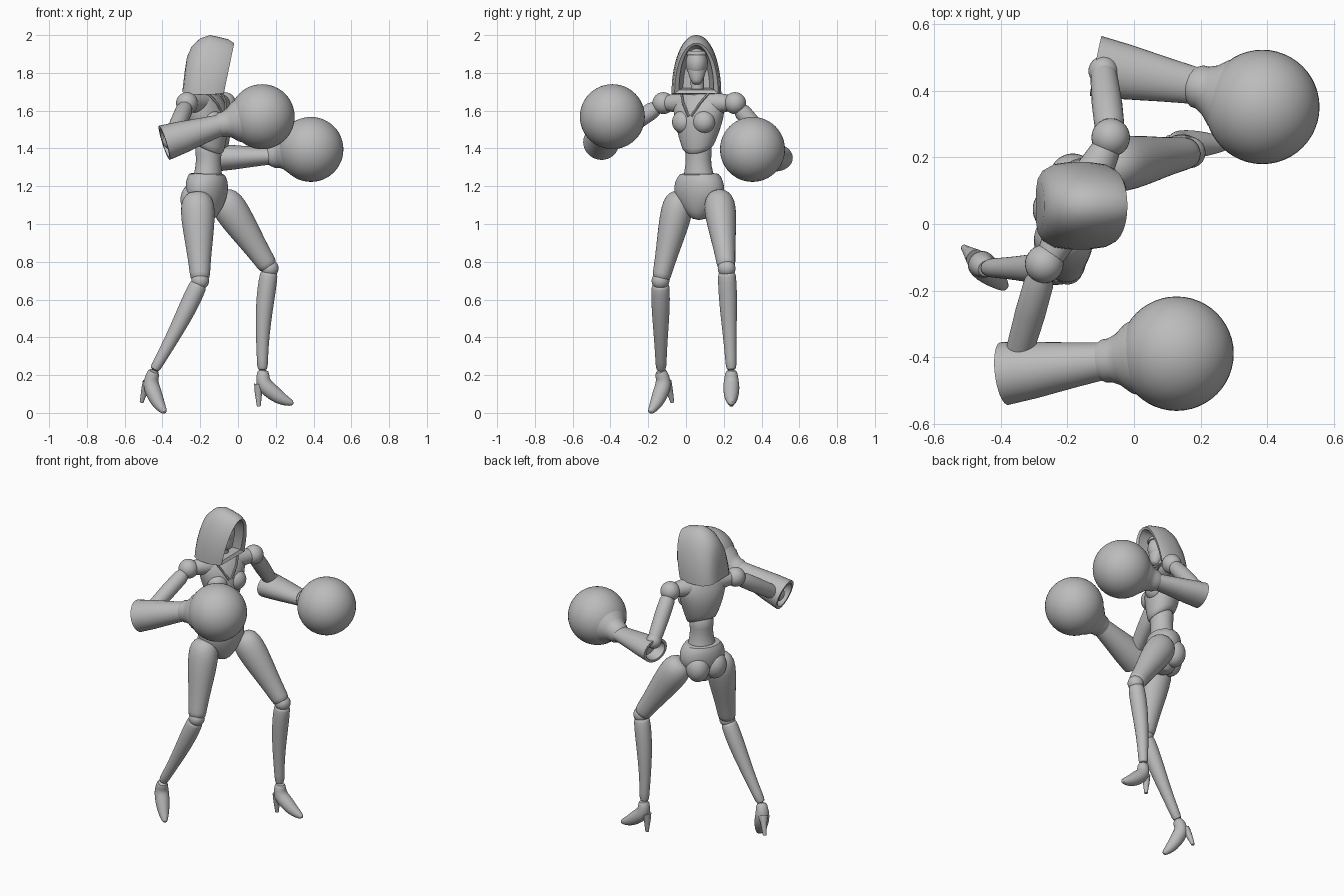
import bpy, bmesh, math
from mathutils import Vector, Matrix

cube = bpy.data.objects.get("Cube")
if cube:
    bpy.data.objects.remove(cube, do_unlink=True)

grey = bpy.data.materials.new("plain grey")
grey.use_nodes = True
grey.diffuse_color = (0.5, 0.5, 0.5, 1)
grey.node_tree.nodes["Principled BSDF"].inputs["Base Color"].default_value = (0.5, 0.5, 0.5, 1)


def finish(name, bm, angle=40, smooth=0):
    bmesh.ops.recalc_face_normals(bm, faces=bm.faces)
    mesh = bpy.data.meshes.new(name)
    bm.to_mesh(mesh)
    bm.free()
    mesh.materials.append(grey)
    ob = bpy.data.objects.new(name, mesh)
    bpy.context.collection.objects.link(ob)
    bpy.ops.object.select_all(action='DESELECT')
    ob.select_set(True)
    bpy.context.view_layer.objects.active = ob
    bpy.ops.object.shade_smooth_by_angle(angle=math.radians(angle))
    if smooth:
        ob.modifiers.new("Soften", 'SUBSURF').levels = smooth
        ob.modifiers["Soften"].render_levels = smooth
    return ob


def loft(name, rings, angle=40, smooth=0):
    """Skin closed rings of points and cap both ends."""
    bm = bmesh.new()
    loops = [[bm.verts.new(p) for p in ring] for ring in rings]
    n = len(loops[0])
    for a, b in zip(loops, loops[1:]):
        for i in range(n):
            bm.faces.new((a[i], a[(i + 1) % n], b[(i + 1) % n], b[i]))
    bm.faces.new(loops[0])
    bm.faces.new(loops[-1])
    return finish(name, bm, angle, smooth)


def limb(name, path, axis=None, flat=1.0, ref=(0, 1, 0), smooth=0, n=24):
    """Round sections along a path of (point, radius)."""
    pts = [Vector(p) for p, r in path]
    rings = []
    for i, (p, r) in enumerate(path):
        t = axis or pts[min(i + 1, len(pts) - 1)] - pts[max(i - 1, 0)]
        side = Vector(ref).cross(t).normalized()
        up = t.cross(side).normalized()
        rings.append([pts[i] + r * (math.cos(a) * side * flat + math.sin(a) * up)
                      for a in (2 * math.pi * k / n for k in range(n))])
    return loft(name, rings, 40, smooth)


def ball(name, centre, size, yaw=0.0, n=32):
    bm = bmesh.new()
    bmesh.ops.create_uvsphere(bm, u_segments=n, v_segments=n // 2, radius=1)
    size = Vector(size if isinstance(size, tuple) else (size,) * 3)
    bm.transform(Matrix.Translation(centre) @ Matrix.Rotation(yaw, 4, 'Z') @ Matrix.Diagonal(size.to_4d()))
    return finish(name, bm)


# Body frame: u forward, v to the left, turned away from +x
YAW = -0.48
CENTRE = Vector((-0.165, 0.07, 0))


def body(u, v, z):
    return CENTRE + Matrix.Rotation(YAW, 3, 'Z') @ Vector((u, v, z))


def trunk(name, sections, n=32):
    """Oval sections (z, forward offset, depth, width, forward dip)."""
    rings = []
    for z, off, du, dv, dip in sections:
        ring = []
        for k in range(n):
            a = 2 * math.pi * k / n
            ring.append(body(off + du * math.cos(a), dv * math.sin(a), z - dip * math.cos(a)))
        rings.append(ring)
    return loft(name, rings, 40, 1)


# Torso
trunk("chest", [(1.40, .01, .03, .03, .02), (1.40, .01, .075, .08, .035), (1.42, .01, .085, .09, .03),
                (1.50, .01, .10, .12, 0), (1.57, .005, .105, .14, 0), (1.63, 0, .09, .15, 0),
                (1.68, 0, .065, .12, .01), (1.71, 0, .045, .06, .01)])
trunk("waist", [(1.18, 0, .09, .10, 0), (1.25, .005, .075, .085, 0), (1.31, .01, .066, .068, 0),
                (1.37, .01, .066, .068, 0), (1.45, .01, .08, .08, 0)])
trunk("pelvis", [(1.265, 0, .075, .09, 0), (1.27, 0, .09, .105, .005), (1.23, 0, .105, .135, 0),
                 (1.17, 0, .105, .145, 0), (1.11, 0, .09, .115, 0), (1.06, 0, .07, .07, 0),
                 (1.02, 0, .04, .035, 0)])
for label, s in (("left", 1), ("right", -1)):
    ball(label + "_breast_plate", body(.065, s * .06, 1.54), (.055, .062, .062), YAW)
    ball(label + "_buttock", body(-.05, s * .055, 1.13), (.07, .07, .085), YAW)
    limb(label + "_collar_bone", [(body(0, s * .08, 1.64), .06), (body(0, s * .2, 1.64), .04)], ref=(0, 0, 1))
    # Raised lapel edge running from the breastbone to the collar
    limb(label + "_lapel", [(body(.106, s * .008, 1.57), .007), (body(.088, s * .05, 1.64), .007),
                            (body(.05, s * .08, 1.69), .007)], ref=(0, 0, 1), n=8)

# Head, neck and hood
limb("neck", [((-.155, .062, 1.66), .045), ((-.15, .06, 1.72), .034), ((-.145, .058, 1.80), .036)])
ball("head", (-.145, .057, 1.85), (.075, .058, .08))
limb("jaw", [((-.135, .057, 1.86), .056), ((-.125, .057, 1.80), .05), ((-.11, .057, 1.75), .028),
             ((-.105, .057, 1.74), .015)], flat=.95, smooth=1)
limb("brow_band", [((-.135, .057, 1.895), .060), ((-.135, .057, 1.905), .061), ((-.135, .057, 1.915), .056)])


def arch(bottom_x, top_x, base, height, width, n=28):
    ring = []
    for k in range(n + 1):
        a = math.pi * k / n
        rise = math.sin(a)
        ring.append(Vector((bottom_x + (top_x - bottom_x) * rise,
                            .055 + width * math.copysign(abs(math.cos(a)) ** .95, math.cos(a)),
                            base + height * rise)))
    return ring


loft("hood", [arch(-.20, -.20, 1.72, .18, .07), arch(-.13, -.11, 1.715, .225, .085),
              arch(-.085, -.028, 1.71, .235, .092), arch(-.075, -.02, 1.692, .265, .115),
              arch(-.09, -.05, 1.69, .287, .125), arch(-.14, -.10, 1.685, .305, .132),
              arch(-.19, -.15, 1.685, .315, .132), arch(-.24, -.20, 1.685, .298, .125),
              arch(-.275, -.245, 1.69, .25, .105), arch(-.29, -.27, 1.695, .19, .08),
              arch(-.295, -.282, 1.70, .11, .045)], angle=45)


# Arms: ball shoulder, upper arm, flared cuff and round glove
def arm(label, shoulder, elbow, cuff, wrist, glove, cuff_r, wrist_r, flat):
    shoulder, elbow, cuff, wrist, glove = map(Vector, (shoulder, elbow, cuff, wrist, glove))
    ball(label + "_shoulder", shoulder, .058)
    limb(label + "_upper_arm", [(shoulder.lerp(elbow, t), r) for t, r in
                                ((.1, .035), (.2, .045), (.5, .046), (.85, .042), (1, .038))], ref=(1, 0, 0))
    ball(label + "_elbow", elbow, .045)
    run = wrist - cuff
    limb(label + "_forearm", [(cuff + run * t, cuff_r + (wrist_r - cuff_r) * max(t, 0) - wall)
                              for t, wall in ((.2, .025), (0, .018), (0, 0), (.3, -.002), (.7, 0), (1, 0))],
         axis=run, flat=flat, n=32)
    reach = glove - wrist
    limb(label + "_glove_neck", [(wrist + reach * t, r) for t, r in
                                 ((-.12, .05), (0, .065), (.08, .066), (.2, .078), (.34, .105), (.5, .12))], n=32)
    ball(label + "_glove", glove, .172, n=48)


arm("right", (-.27, -.12, 1.64), (-.355, -.42, 1.44), (-.39, -.45, 1.43), (-.09, -.412, 1.525),
    (.128, -.39, 1.568), .095, .056, 1)
arm("left", (-.07, .26, 1.64), (-.092, .46, 1.40), (-.115, .475, 1.35), (.19, .415, 1.36),
    (.386, .352, 1.395), .092, .055, .78)


# Legs: thigh, knee joint, shin and high-heeled shoe
def leg(label, hip, knee, ankle, calf_bow, heading, pitch):
    hip, knee, ankle = Vector(hip), Vector(knee), Vector(ankle)
    bow = Vector(calf_bow)
    limb(label + "_thigh", [(hip.lerp(knee, t), r) for t, r in
                            ((-.09, .03), (-.06, .06), (.05, .085), (.25, .083), (.5, .07), (.75, .056),
                             (.93, .05), (1, .045))], flat=1.08, smooth=1)
    ball(label + "_knee", knee, .047)
    limb(label + "_shin", [(knee.lerp(ankle, t) + bow * math.sin(math.pi * t), r) for t, r in
                           ((.03, .04), (.05, .048), (.2, .05), (.4, .046), (.65, .036), (.9, .029),
                            (1, .028))], smooth=1)
    turn = Matrix.Rotation(math.atan2(heading[1], heading[0]), 3, 'Z') @ Matrix.Rotation(pitch, 3, 'Y')

    def at(x, z):
        return ankle + turn @ Vector((x, 0, z))
    across = turn @ Vector((0, 1, 0))
    limb(label + "_shoe", [(at(x, z), r) for x, z, r in
                           ((.005, .012, .03), (0, -.03, .036), (.005, -.07, .043), (.045, -.105, .043),
                            (.09, -.14, .036), (.13, -.16, .025), (.165, -.172, .012))],
         ref=across, smooth=1)
    limb(label + "_heel", [(at(-.015, -.07), .03), (at(-.022, -.11), .02), (at(-.02, -.185), .01)],
         ref=across, n=12)


leg("left", (-.075, .175, 1.13), (.168, .215, .765), (.13, .24, .22), (-.015, 0, 0), (1, 0), 0)
leg("right", (-.215, -.035, 1.13), (-.2, -.135, .70), (-.448, -.132, .22), (.01, 0, 0), (.72, -.69), .38)
